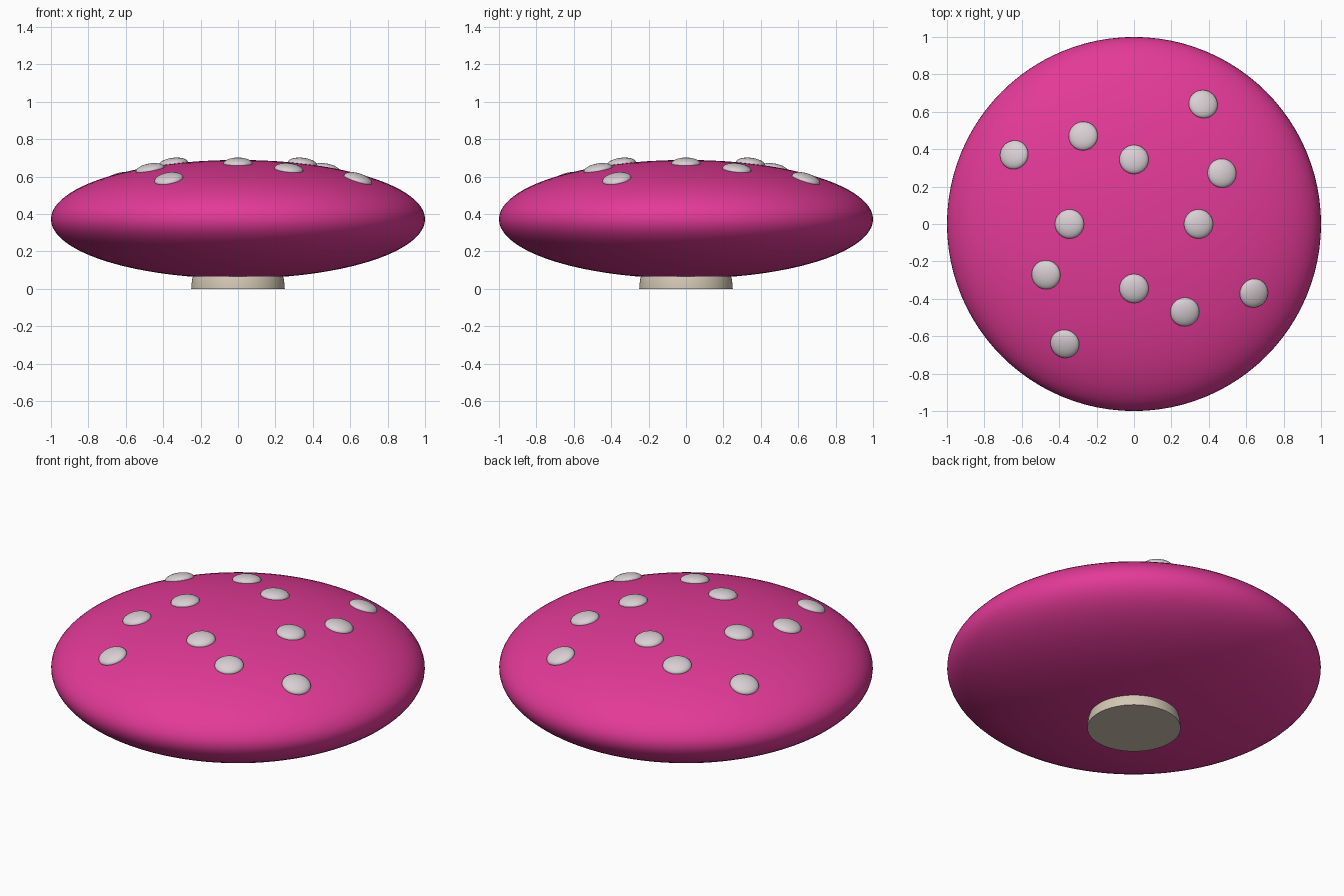
import bpy, bmesh
from math import radians, cos, sin, sqrt
from mathutils import Matrix, Vector

cube = bpy.data.objects.get("Cube")
if cube:
    bpy.data.objects.remove(cube, do_unlink=True)

CAP_Z, CAP_H = 0.372, 0.317


def material(name, rgb):
    m = bpy.data.materials.new(name)
    m.use_nodes = True
    m.diffuse_color = (*rgb, 1)
    m.node_tree.nodes["Principled BSDF"].inputs["Base Color"].default_value = (*rgb, 1)
    return m


pink = material("pink", (0.77, 0.042, 0.31))
pale = material("pale grey", (0.70, 0.63, 0.66))
cream = material("cream", (0.66, 0.58, 0.47))


def ellipsoid(name, mat, scale, location, normal=(0, 0, 1), segments=32, half=False):
    """Smooth ellipsoid with its short axis along normal; half keeps the capped upper part."""
    bm = bmesh.new()
    bmesh.ops.create_uvsphere(bm, u_segments=segments, v_segments=segments // 2, radius=1)
    if half:
        geom = bm.verts[:] + bm.edges[:] + bm.faces[:]
        bmesh.ops.bisect_plane(bm, geom=geom, plane_co=(0, 0, 0), plane_no=(0, 0, -1),
                               clear_outer=True)
        bmesh.ops.holes_fill(bm, edges=[e for e in bm.edges if e.is_boundary], sides=0)
    turn = Vector((0, 0, 1)).rotation_difference(Vector(normal)).to_matrix().to_4x4()
    bm.transform(Matrix.Translation(location) @ turn @ Matrix.Diagonal((*scale, 1)))
    bmesh.ops.recalc_face_normals(bm, faces=bm.faces[:])
    for f in bm.faces:
        f.smooth = True
    for e in bm.edges:
        e.smooth = len(e.link_faces) < 2 or e.calc_face_angle() < radians(40)
    mesh = bpy.data.meshes.new(name)
    bm.to_mesh(mesh)
    bm.free()
    mesh.materials.append(mat)
    obj = bpy.data.objects.new(name, mesh)
    bpy.context.collection.objects.link(obj)
    return obj


# Wide flattened cap
ellipsoid("cap", pink, (1, 1, CAP_H), (0, 0, CAP_Z), segments=96)

# Domed foot, its upper part hidden in the cap
ellipsoid("foot", cream, (0.25, 0.25, 0.25), (0, 0, 0), segments=64, half=True)

# Three rings of four raised spots, each ring turned a further 30 degrees
for ring, radius in enumerate((0.345, 0.543, 0.74)):
    for quarter in range(4):
        a = radians(30 * ring + 90 * quarter)
        x, y = radius * cos(a), radius * sin(a)
        z = CAP_H * sqrt(1 - radius ** 2)
        normal = Vector((x, y, z / CAP_H ** 2)).normalized()
        ellipsoid(f"spot_{ring + 1}_{quarter + 1}", pale, (0.078, 0.078, 0.031),
                  (x, y, CAP_Z + z), normal)
